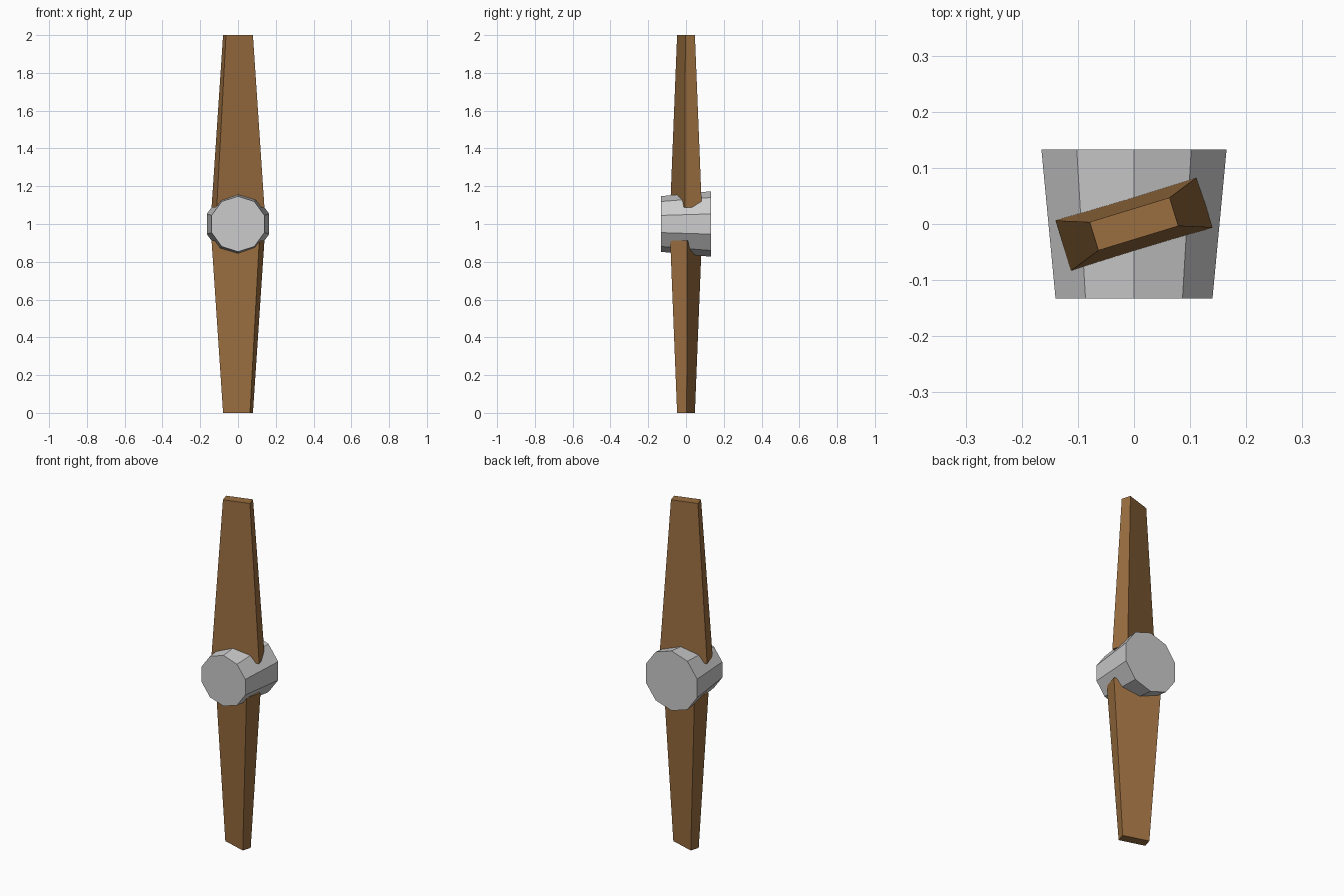
import bpy, bmesh, math
from mathutils import Matrix, Vector

if "Cube" in bpy.data.objects:
    bpy.data.objects.remove(bpy.data.objects["Cube"])


def loft(name, ring_a, ring_b, material=None):
    """Capped, flat-shaded solid between two matching rings."""
    bm = bmesh.new()
    a = [bm.verts.new(p) for p in ring_a]
    b = [bm.verts.new(p) for p in ring_b]
    n = len(a)
    bm.faces.new(a)
    bm.faces.new(b)
    for i in range(n):
        j = (i + 1) % n
        bm.faces.new((a[i], a[j], b[j], b[i]))
    bmesh.ops.recalc_face_normals(bm, faces=bm.faces)
    mesh = bpy.data.meshes.new(name)
    bm.to_mesh(mesh)
    bm.free()
    obj = bpy.data.objects.new(name, mesh)
    bpy.context.collection.objects.link(obj)
    if material:
        mesh.materials.append(material)
    return obj


def decagon(radius, y):
    angles = [math.pi / 2 + i * math.tau / 10 for i in range(10)]
    return [(radius * math.cos(t), y, 1 + radius * math.sin(t)) for t in angles]


def blade_section(width, thickness, z, turn):
    # Pitched rectangle, spun about the hub axis
    pitch = Matrix.Rotation(math.radians(17), 3, 'Z')
    spin = Matrix.Rotation(turn, 3, 'Y')
    return [spin @ (pitch @ Vector((sx * width / 2, sy * thickness / 2, z))) + Vector((0, 0, 1))
            for sx, sy in ((-1, -1), (1, -1), (1, 1), (-1, 1))]


wood = bpy.data.materials.new("wood")
wood.diffuse_color = (0.32, 0.155, 0.05, 1)
wood.use_nodes = True
wood.node_tree.nodes["Principled BSDF"].inputs["Base Color"].default_value = wood.diffuse_color

# Hub: ten-sided, wider at the back
loft("hub", decagon(0.147, -0.133), decagon(0.1735, 0.133))

# Two opposite tapered, pitched blades
for name, turn in (("upper_blade", 0), ("lower_blade", math.pi)):
    loft(name, blade_section(0.264, 0.094, 0.087, turn),
         blade_section(0.149, 0.053, 1.0, turn), wood)
